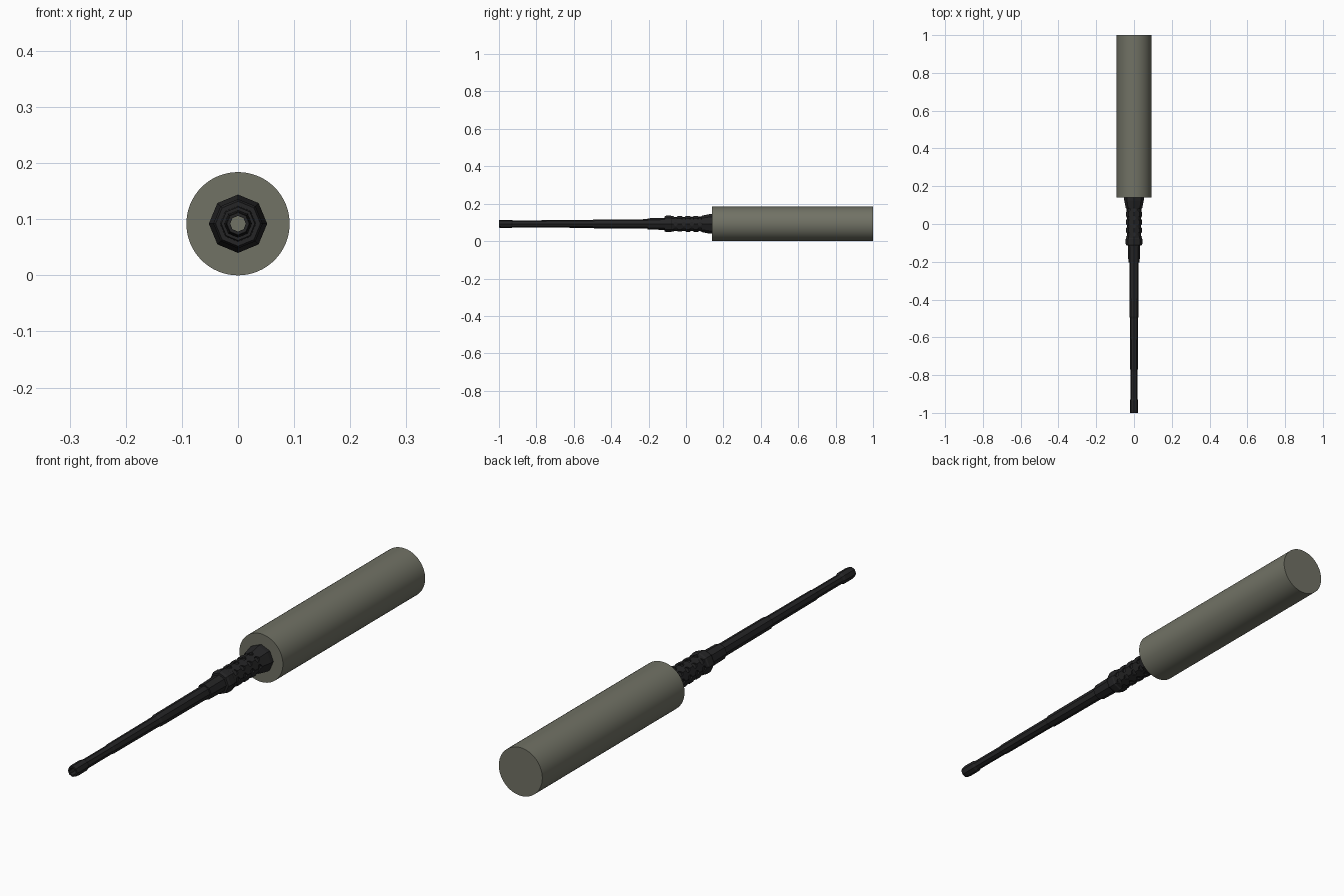
import bpy, bmesh, math
from mathutils import Matrix, Vector

if "Cube" in bpy.data.objects:
    bpy.data.objects.remove(bpy.data.objects["Cube"], do_unlink=True)

AXIS_Z = 0.092


def material(name, colour):
    mat = bpy.data.materials.new(name)
    mat.use_nodes = True
    mat.diffuse_color = (*colour, 1)
    bsdf = mat.node_tree.nodes["Principled BSDF"]
    bsdf.inputs["Base Color"].default_value = (*colour, 1)
    bsdf.inputs["Roughness"].default_value = 0.7
    return mat


olive = material("olive grey", (0.165, 0.168, 0.13))
black = material("gunmetal black", (0.018, 0.018, 0.019))


def finish(name, bm, mat):
    bmesh.ops.recalc_face_normals(bm, faces=bm.faces)
    mesh = bpy.data.meshes.new(name)
    bm.to_mesh(mesh)
    bm.free()
    mesh.materials.append(mat)
    obj = bpy.data.objects.new(name, mesh)
    bpy.context.collection.objects.link(obj)
    return obj


def hollow_lathe(name, profile, bore, sides, mat):
    """Turn (y, radius) points about the long axis, with an open bore."""
    loop = profile + [(profile[-1][0], bore), (profile[0][0], bore)]
    bm = bmesh.new()
    rings = []
    for y, r in loop:
        rings.append([bm.verts.new((r * math.cos(math.tau * i / sides), y,
                                    AXIS_Z + r * math.sin(math.tau * i / sides)))
                      for i in range(sides)])
    for a, b in zip(rings, rings[1:] + rings[:1]):
        for i in range(sides):
            j = (i + 1) % sides
            bm.faces.new((a[i], a[j], b[j], b[i]))
    return finish(name, bm, mat)


# Receiver: plain closed cylinder
bm = bmesh.new()
bmesh.ops.create_cone(bm, cap_ends=True, segments=64, radius1=AXIS_Z, radius2=AXIS_Z,
                      depth=0.86, matrix=Matrix.Translation((0, 0.57, AXIS_Z))
                      @ Matrix.Rotation(math.pi / 2, 4, "X"))
body = finish("receiver_cylinder", bm, olive)
bpy.context.view_layer.objects.active = body
body.select_set(True)
bpy.ops.object.shade_smooth_by_angle(angle=math.radians(35))
body.select_set(False)

# Barrel: stepped octagonal tube with a flared muzzle
hollow_lathe("barrel", [(-1.0, 0.020), (-0.985, 0.022), (-0.935, 0.022), (-0.925, 0.018),
                        (-0.78, 0.018), (-0.77, 0.020), (-0.50, 0.021), (-0.49, 0.024),
                        (-0.20, 0.025)], 0.014, 8, black)

# Collar joining barrel and shroud
hollow_lathe("barrel_collar", [(-0.205, 0.030), (-0.11, 0.032)], 0.014, 8, black)

# Shroud: flared octagonal jacket
shroud = hollow_lathe("barrel_shroud", [(-0.115, 0.040), (-0.105, 0.044), (-0.08, 0.044),
                                        (-0.075, 0.041), (0.08, 0.043), (0.125, 0.052),
                                        (0.14, 0.052)], 0.014, 8, black)

# Cooling holes: rows of short radial cutters
bm = bmesh.new()
for row in range(4):
    for i in range(8):
        angle = math.tau * i / 8
        direction = Vector((math.cos(angle), 0, math.sin(angle)))
        centre = direction * 0.05 + Vector((0, -0.055 + row * 0.043, AXIS_Z))
        turn = direction.to_track_quat("Z", "Y").to_matrix().to_4x4()
        bmesh.ops.create_cone(bm, cap_ends=True, segments=8, radius1=0.011, radius2=0.011,
                              depth=0.032, matrix=Matrix.Translation(centre) @ turn)
cutter = finish("cooling_hole_cutter", bm, black)
cutter.hide_render = True
cutter.hide_viewport = True
cut = shroud.modifiers.new("cooling_holes", "BOOLEAN")
cut.operation = "DIFFERENCE"
cut.solver = "EXACT"
cut.object = cutter
